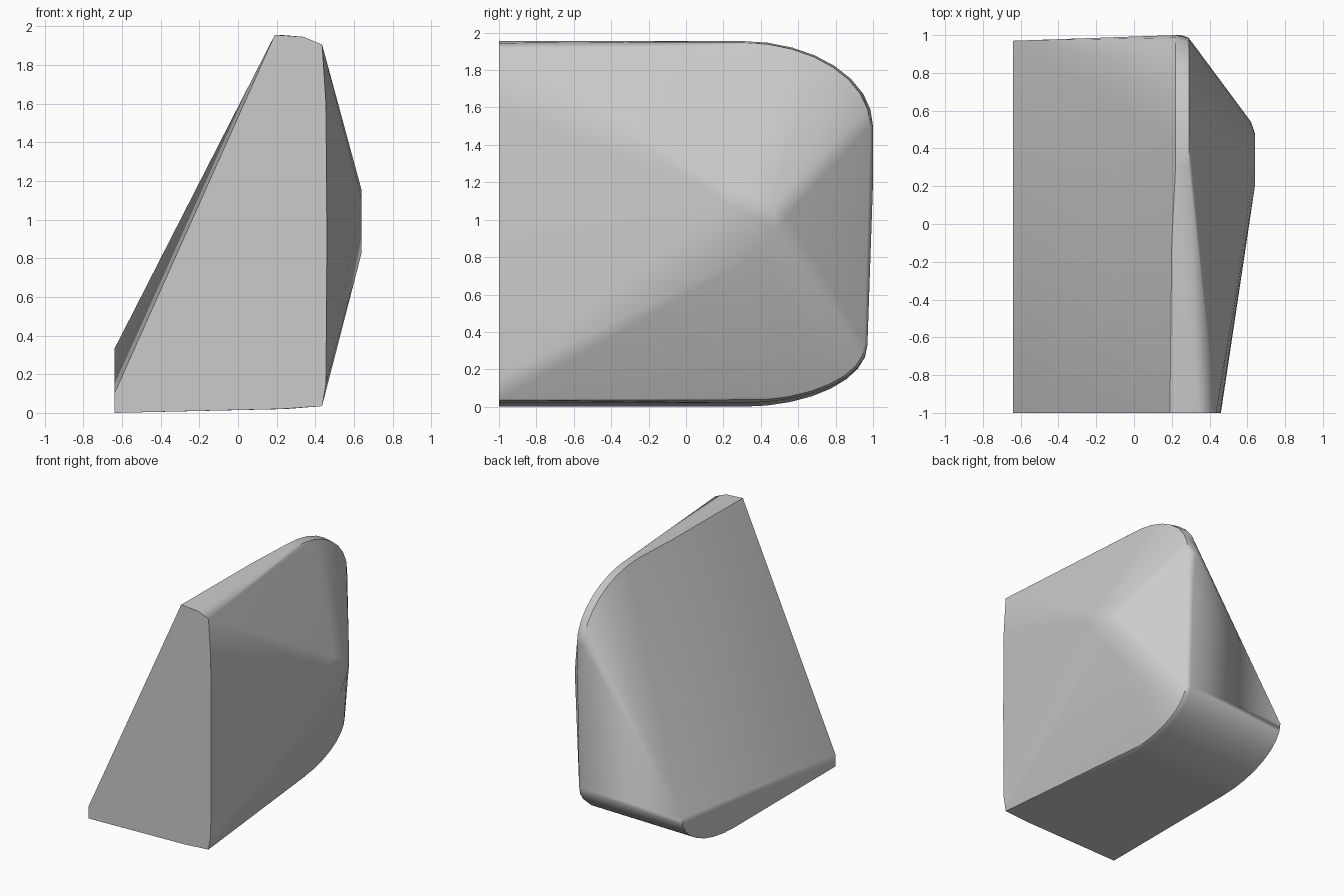
import bpy
import bmesh
from math import sin, cos, pi
from mathutils import Vector

default_cube = bpy.data.objects.get("Cube")
if default_cube:
    bpy.data.objects.remove(default_cube, do_unlink=True)


def make_material(name, grey):
    material = bpy.data.materials.new(name)
    material.use_nodes = True
    colour = (grey, grey, grey, 1.0)
    material.diffuse_color = colour
    shader = next(n for n in material.node_tree.nodes if n.type == "BSDF_PRINCIPLED")
    shader.inputs["Base Color"].default_value = colour
    shader.inputs["Roughness"].default_value = 0.7
    return material


def rounded_corner(x, centre_y, centre_z, radius_y, radius_z, steps=8):
    """Quarter ellipse in the side plane, used for the rounded back corners."""
    corner = []
    for step in range(steps + 1):
        angle = step / steps * pi / 2
        corner.append((x, centre_y + radius_y * sin(angle), centre_z + radius_z * cos(angle)))
    return corner


def hull_object(name, points, material):
    """Wrap the section points in one closed convex skin."""
    mesh = bpy.data.meshes.new(name)
    bm = bmesh.new()
    for point in points:
        bm.verts.new(Vector(point))
    result = bmesh.ops.convex_hull(bm, input=bm.verts[:])
    loose = set(result["geom_interior"]) | set(result["geom_unused"])
    loose = [v for v in loose if isinstance(v, bmesh.types.BMVert)]
    bmesh.ops.delete(bm, geom=loose, context="VERTS")
    bmesh.ops.recalc_face_normals(bm, faces=bm.faces[:])
    bm.to_mesh(mesh)
    bm.free()
    mesh.materials.append(material)
    obj = bpy.data.objects.new(name, mesh)
    bpy.context.collection.objects.link(obj)
    return obj


# Flat front section
front = [(x, -1, z) for x, z in (
    (-0.64, 0), (-0.64, 0.1), (0.19, 1.955), (0.34, 1.945), (0.435, 1.905),
    (0.455, 1.6), (0.46, 0.9), (0.455, 0.15), (0.435, 0.035), (0.22, 0.02))]

# Rounded upper back rim, as a narrow strip between two arcs
upper_rim = rounded_corner(0.22, 0.3, 1.5, 0.7, 0.455)
upper_rim += rounded_corner(0.29, 0.3, 1.5, 0.685, 0.447)
upper_rim += [(0.2, -0.1, 1.955), (0.25, 1, 1.2)]

# Rounded lower back rim, from the left wall across to the right side
lower_rim = rounded_corner(-0.64, 0.3, 0.33, 0.67, -0.33)
lower_rim += rounded_corner(0.25, 0.3, 0.33, 0.67, -0.31)
lower_rim += rounded_corner(0.29, 0.3, 0.33, 0.655, -0.298)

# Blunt peak on the right side
peak = [(0.64, 0.2, 1.1), (0.64, 0.32, 1.15), (0.64, 0.47, 1.08),
        (0.64, 0.48, 0.95), (0.64, 0.4, 0.83), (0.62, 0.54, 1.02)]

block = hull_object("faceted_block", front + upper_rim + lower_rim + peak,
                    make_material("light grey", 0.6))

# Smooth shading with crisp main edges
bpy.ops.object.select_all(action="DESELECT")
block.select_set(True)
bpy.context.view_layer.objects.active = block
bpy.ops.object.shade_smooth_by_angle(angle=pi / 6)
weighted = block.modifiers.new("weighted_normals", "WEIGHTED_NORMAL")
weighted.keep_sharp = True
